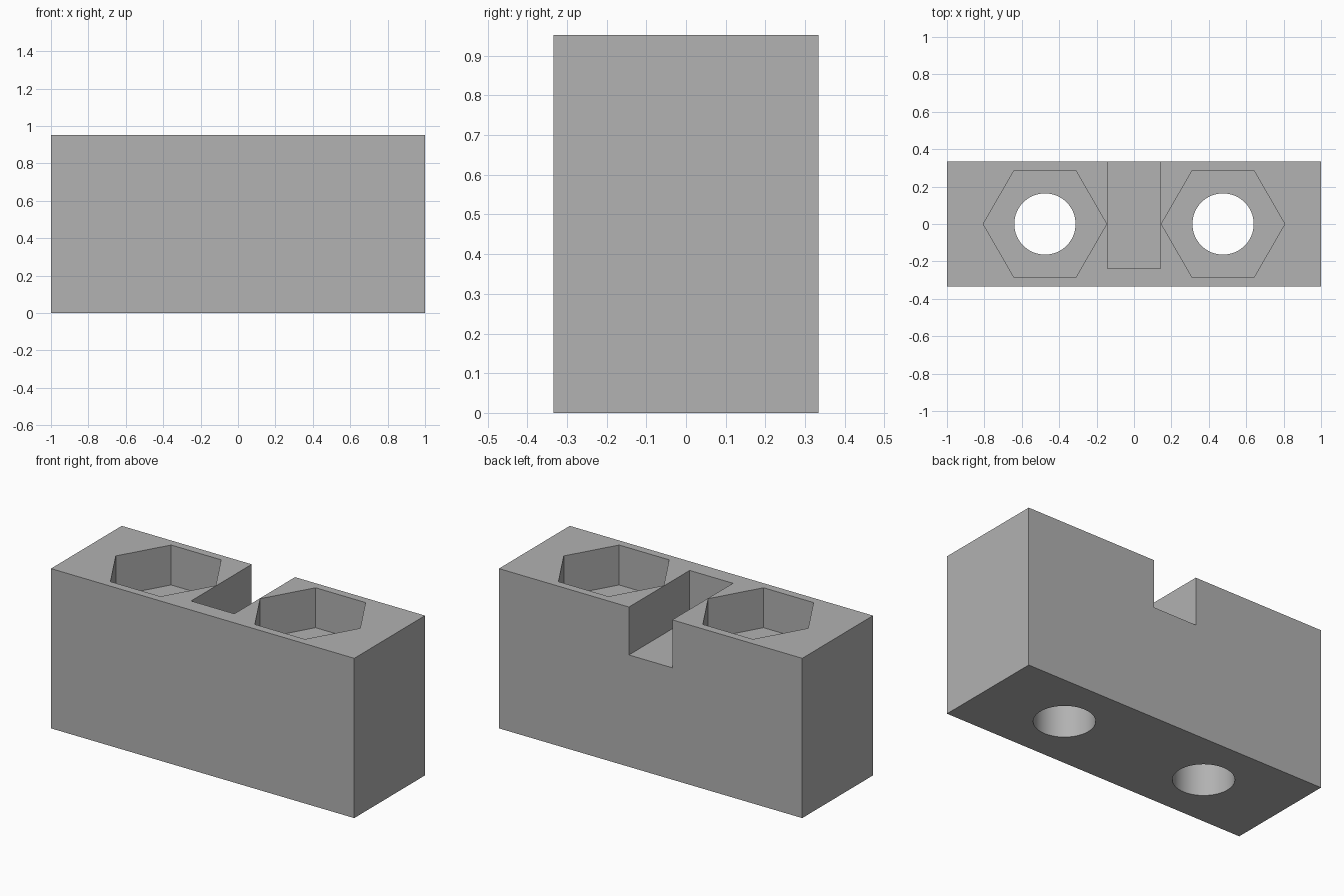
import bpy
import math

# Remove the default cube
cube = bpy.data.objects.get("Cube")
if cube:
    bpy.data.objects.remove(cube, do_unlink=True)

UNIT = 2 / 21                     # block is 21 x 7 x 10 units
WIDTH, DEPTH, HEIGHT = 21 * UNIT, 7 * UNIT, 10 * UNIT

# Single flat colour
grey = bpy.data.materials.new("grey")
grey.use_nodes = True
colour = (0.445, 0.445, 0.445, 1)
grey.diffuse_color = colour
grey.node_tree.nodes["Principled BSDF"].inputs["Base Color"].default_value = colour


def finish(name):
    obj = bpy.context.object
    obj.name = name
    bpy.ops.object.transform_apply(location=False, rotation=True, scale=True)
    obj.data.materials.append(grey)
    return obj


def box(name, size, centre):
    bpy.ops.mesh.primitive_cube_add(size=1, location=centre)
    bpy.context.object.scale = size
    return finish(name)


def prism(name, sides, radius, x, bottom, top):
    bpy.ops.mesh.primitive_cylinder_add(
        vertices=sides, radius=radius, depth=top - bottom,
        location=(x, 0, (bottom + top) / 2), rotation=(0, 0, math.pi / 2))
    return finish(name)


# Main block
block = box("block", (WIDTH, DEPTH, HEIGHT), (0, 0, HEIGHT / 2))

# Slot open to the top and back
slot_front = DEPTH / 2 - 6 * UNIT
slot_floor = HEIGHT - 3 * UNIT
slot_back, slot_top = DEPTH, HEIGHT + UNIT
cutters = [box("slot_cutter",
               (3 * UNIT, slot_back - slot_front, slot_top - slot_floor),
               (0, (slot_front + slot_back) / 2, (slot_floor + slot_top) / 2))]

# Hexagonal nut pockets with bolt holes through their floors
pocket_radius = 3 * UNIT / math.cos(math.pi / 6)
for side, x in (("left", 5 * UNIT), ("right", -5 * UNIT)):
    cutters.append(prism(side + "_pocket_cutter", 6, pocket_radius, x,
                         HEIGHT - 2.5 * UNIT, HEIGHT + UNIT))
    cutters.append(prism(side + "_hole_cutter", 64, 1.72 * UNIT, x,
                         -UNIT, HEIGHT - UNIT))

# Cut everything out of the block, then drop the cutters
bpy.context.view_layer.objects.active = block
for cutter in cutters:
    cutter.hide_render = True
    cut = block.modifiers.new(cutter.name, "BOOLEAN")
    cut.operation = "DIFFERENCE"
    cut.solver = "EXACT"
    cut.object = cutter
    bpy.ops.object.modifier_apply(modifier=cut.name)
    bpy.data.objects.remove(cutter, do_unlink=True)

# Smooth the round holes, keep the edges crisp
bpy.ops.object.select_all(action="DESELECT")
block.select_set(True)
bpy.ops.object.shade_smooth_by_angle(angle=math.radians(30))
